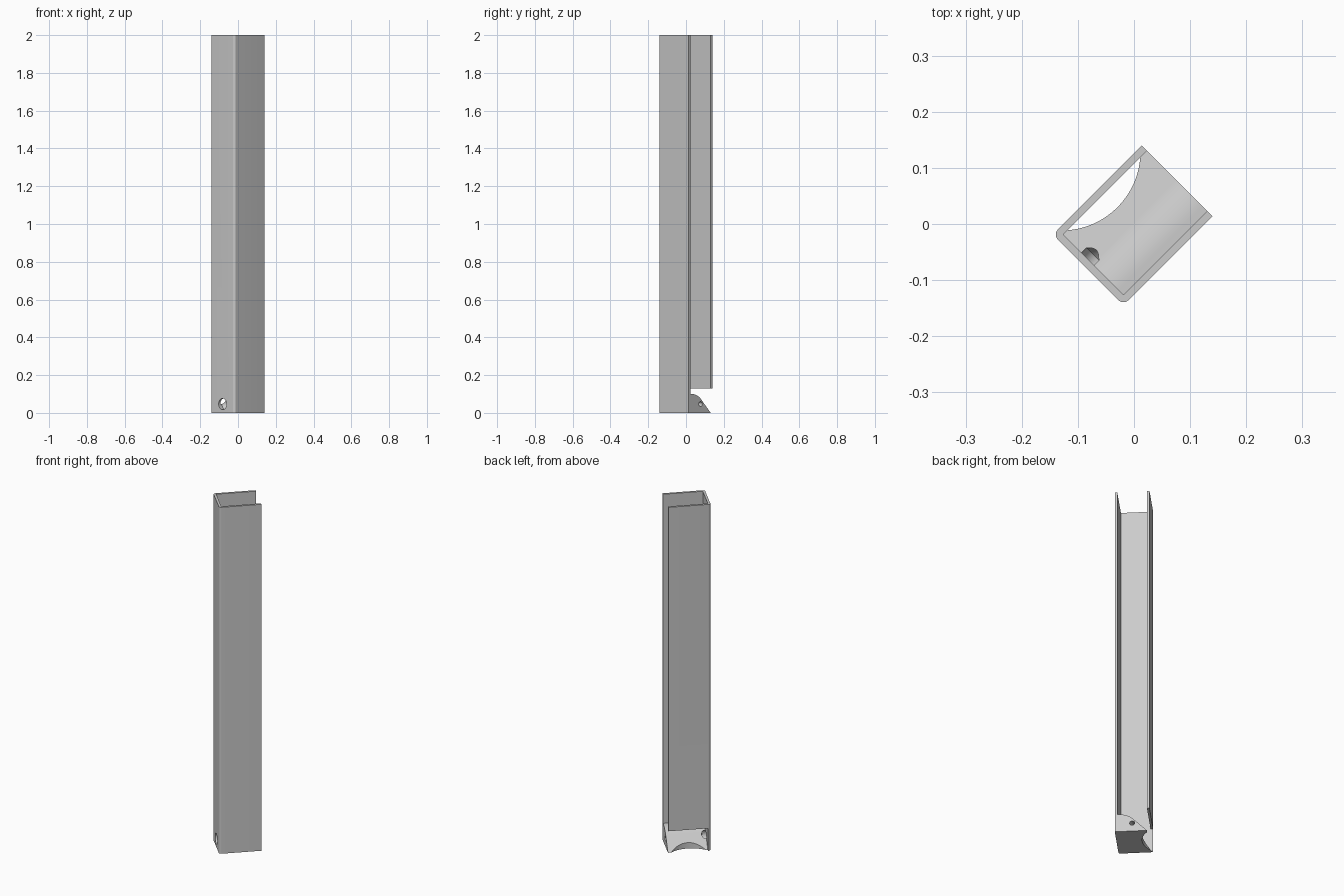
import bpy
import bmesh
from math import pi, sin, cos, tan, radians
from mathutils import Vector

if "Cube" in bpy.data.objects:
    bpy.data.objects.remove(bpy.data.objects["Cube"])

# Local frame: x = depth towards the open side, y = width; all turned 45 degrees
HALF = 0.089          # half outer width
INNER = 0.076         # half inner width
WEB_OUT, WEB_IN = -0.1155, -0.1025
EDGE = 0.109          # open edge of the flanges
HOLE_Z = 0.047

grey = bpy.data.materials.new("plain_grey")
grey.use_nodes = True
colour = (0.6, 0.6, 0.6, 1)
grey.diffuse_color = colour
grey.node_tree.nodes["Principled BSDF"].inputs["Base Color"].default_value = colour


def finish(name, bm):
    bmesh.ops.recalc_face_normals(bm, faces=bm.faces)
    mesh = bpy.data.meshes.new(name)
    bm.to_mesh(mesh)
    bm.free()
    mesh.materials.append(grey)
    ob = bpy.data.objects.new(name, mesh)
    ob.rotation_euler.z = pi / 4
    bpy.context.collection.objects.link(ob)
    return ob


def prism(name, points, sweep):
    """Extrude a closed outline along a vector."""
    bm = bmesh.new()
    face = bm.faces.new([bm.verts.new(p) for p in points])
    ext = bmesh.ops.extrude_face_region(bm, geom=[face])
    moved = [g for g in ext["geom"] if isinstance(g, bmesh.types.BMVert)]
    bmesh.ops.translate(bm, verts=moved, vec=sweep)
    return finish(name, bm)


def box(name, low, high):
    (x0, y0, z0), (x1, y1, z1) = low, high
    outline = [(x0, y0, z0), (x1, y0, z0), (x1, y1, z0), (x0, y1, z0)]
    return prism(name, outline, (0, 0, z1 - z0))


def arc(cx, cy, r, start, end, n):
    angles = [radians(start + (end - start) * i / n) for i in range(n + 1)]
    return [(cx + r * cos(a), cy + r * sin(a)) for a in angles]


def cut(target, cutter):
    mod = target.modifiers.new("cut", 'BOOLEAN')
    mod.operation = 'DIFFERENCE'
    mod.solver = 'EXACT'
    mod.object = cutter
    bpy.ops.object.select_all(action='DESELECT')
    bpy.context.view_layer.objects.active = target
    target.select_set(True)
    bpy.ops.object.modifier_apply(modifier=mod.name)


# Tall U-shaped channel with rounded outer corners
R = 0.0125
outline = [(EDGE, HALF)]
outline += arc(WEB_OUT + R, HALF - R, R, 90, 180, 8)
outline += arc(WEB_OUT + R, R - HALF, R, 180, 270, 8)
outline += [(EDGE, -HALF), (EDGE, -INNER), (WEB_IN, -INNER),
            (WEB_IN, INNER), (EDGE, INNER)]
channel = prism("channel", [(x, y, 0) for x, y in outline], (0, 0, 2))

# Sloped chute floor: level top rolling over into a 45 degree ramp
TOP, RUN = 0.1, 0.04
bend = RUN / tan(radians(22.5))
crest = INNER - TOP - RUN
profile = [(-INNER, 0), (-INNER, TOP)]
profile += arc(crest, TOP - bend, bend, 90, 45, 12)
profile += [(INNER, 0)]
floor = prism("chute_floor", [(WEB_IN, y, z) for y, z in profile],
              (EDGE - WEB_IN, 0, 0))

# Outlet gap below one flange
notch = box("outlet_cutter", (WEB_IN, INNER - 0.001, -0.1), (0.2, 0.2, 0.13))

# Countersunk screw hole running through web and floor
bm = bmesh.new()
steps = [(-0.14, 0), (-0.14, 0.03), (-0.09, 0.03), (-0.073, 0.013),
         (0.14, 0.013), (0.14, 0)]
verts = [bm.verts.new((x, 0, HOLE_Z + r)) for x, r in steps]
edges = [bm.edges.new(pair) for pair in zip(verts, verts[1:])]
bmesh.ops.spin(bm, geom=verts + edges, cent=(0, 0, HOLE_Z), axis=(1, 0, 0),
               angle=2 * pi, steps=40)
bmesh.ops.remove_doubles(bm, verts=bm.verts, dist=0.00001)
hole = finish("screw_hole_cutter", bm)

# Round bite out of the low side of the floor
SCOOP = 0.141
circle = arc(0, 0.042 + SCOOP, SCOOP, 0, 360, 96)[:-1]
scoop = prism("scoop_cutter", [(x, y, -0.1) for x, y in circle], (0, 0, 0.4))

bpy.context.view_layer.update()
for target, cutter in ((channel, notch), (channel, hole),
                       (floor, hole), (floor, scoop)):
    cut(target, cutter)
for cutter in (notch, hole, scoop):
    bpy.data.objects.remove(cutter)

for ob in (channel, floor):
    bpy.ops.object.select_all(action='DESELECT')
    bpy.context.view_layer.objects.active = ob
    ob.select_set(True)
    bpy.ops.object.shade_smooth_by_angle(angle=radians(30))
